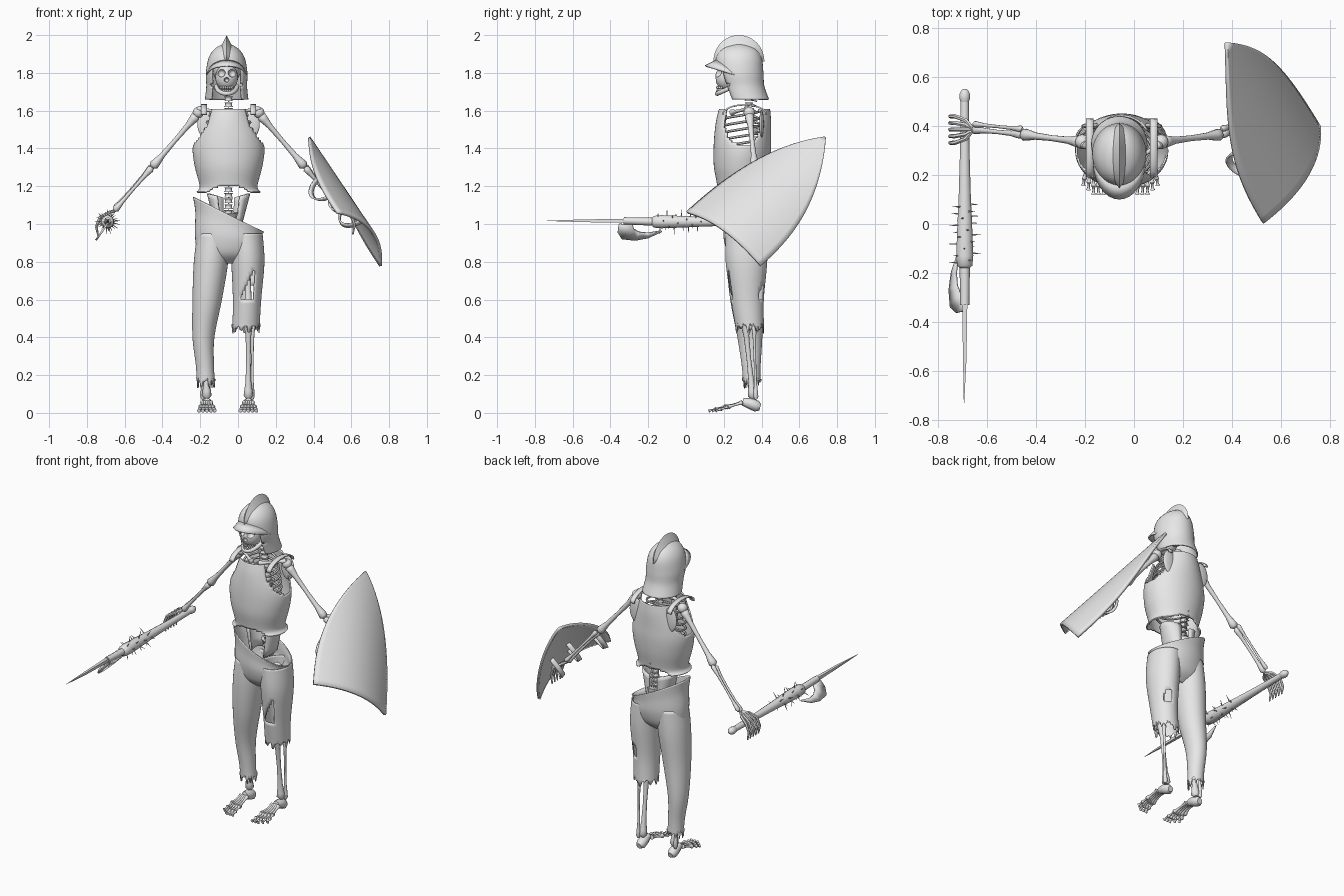
import bpy, bmesh, math, random
from math import sin, cos, pi
from mathutils import Vector as V

random.seed(4)
if "Cube" in bpy.data.objects:
    bpy.data.objects.remove(bpy.data.objects["Cube"])

mat = bpy.data.materials.new("pale_grey")
mat.use_nodes = True
mat.diffuse_color = (0.8, 0.8, 0.8, 1)
mat.node_tree.nodes["Principled BSDF"].inputs["Base Color"].default_value = (0.8, 0.8, 0.8, 1)
CX = -0.05  # body centre line


def finish(name, bm, thick=0, angle=50):
    bmesh.ops.recalc_face_normals(bm, faces=bm.faces)
    me = bpy.data.meshes.new(name)
    bm.to_mesh(me)
    bm.free()
    me.materials.append(mat)
    me.shade_smooth()
    me.set_sharp_from_angle(angle=math.radians(angle))
    ob = bpy.data.objects.new(name, me)
    bpy.context.collection.objects.link(ob)
    if thick:
        mod = ob.modifiers.new("thickness", "SOLIDIFY")
        mod.thickness, mod.offset = thick, -1
    return ob


def skin(name, rows, closed=True, caps=False, thick=0, drop=None, angle=50):
    """Joins rows of points into a surface; drop is a rule for cut-away faces."""
    bm = bmesh.new()
    grid = [[bm.verts.new(p) for p in row] for row in rows]
    n = len(grid[0])
    for a, b in zip(grid, grid[1:]):
        for j in range(n if closed else n - 1):
            k = (j + 1) % n
            bm.faces.new((a[j], a[k], b[k], b[j]))
    if caps:
        bm.faces.new(grid[0])
        bm.faces.new(grid[-1])
    if drop:
        cut = [f for f in bm.faces if drop(f.calc_center_median())]
        bmesh.ops.delete(bm, geom=cut, context="FACES")
    return finish(name, bm, thick, angle)


def smooth(rows, n):
    """Catmull-Rom rows between the given key rows."""
    rows = [V(r) for r in rows]
    out = []
    for i in range(len(rows) - 1):
        a, b, c = rows[max(i - 1, 0)], rows[i], rows[i + 1]
        d = rows[min(i + 2, len(rows) - 1)]
        for k in range(n):
            t = k / n
            out.append(0.5 * (2 * b + (c - a) * t + (2 * a - 5 * b + 4 * c - d) * t**2 + (3 * b - a - 3 * c + d) * t**3))
    return out + [rows[-1]]


def loft(name, keys, seg=40, n=5, ragged=0, **kw):
    """Elliptic rings: z, centre x, centre y, radius x, radius y, sideways slope."""
    rows = []
    for z, cx, cy, rx, ry, s in smooth(keys, n):
        ring = [(cos(2 * pi * j / seg), sin(2 * pi * j / seg)) for j in range(seg)]
        rows.append([V((cx + rx * c, cy + ry * w, z + s * rx * c)) for c, w in ring])
    for p in rows[-1]:
        p.z += random.uniform(-ragged, ragged)
    return skin(name, rows, **kw)


def tube(name, pts, radii, seg=8):
    pts = [V(p) for p in pts]
    radii = radii if isinstance(radii, list) else [radii] * len(pts)
    rows, side = [], None
    for i, p in enumerate(pts):
        t = (pts[min(i + 1, len(pts) - 1)] - pts[max(i - 1, 0)]).normalized()
        side = side or t.orthogonal()
        side = (side - t * side.dot(t)).normalized()
        up = t.cross(side)
        rows.append([p + radii[i] * (cos(2 * pi * j / seg) * side + sin(2 * pi * j / seg) * up) for j in range(seg)])
    return skin(name, rows, caps=True)


def bone(name, a, b, r):
    a, b = V(a), V(b)
    shape = [(0, 0.8), (0.04, 1.7), (0.1, 1.5), (0.22, 1), (0.5, 0.8), (0.78, 1), (0.9, 1.5), (0.96, 1.7), (1, 0.8)]
    return tube(name, [a.lerp(b, t) for t, _ in shape], [r * k for _, k in shape], 10)


def ball(name, loc, size, seg=24):
    bm = bmesh.new()
    bmesh.ops.create_uvsphere(bm, u_segments=seg, v_segments=seg // 2, radius=1)
    for v in bm.verts:
        v.co = V(loc) + V(c * s for c, s in zip(v.co, size))
    return finish(name, bm)


# Helmet: shell with face opening, brim and crest
HX = -0.06
loft("helmet", [(1.66, HX, .325, .115, .115, 0), (1.73, HX, .3, .108, .115, 0), (1.8, HX, .285, .11, .125, 0),
                (1.88, HX, .28, .095, .12, 0), (1.93, HX, .28, .06, .085, 0), (1.96, HX, .28, .004, .005, 0)],
     thick=.008, n=6, drop=lambda p: p.y < .26 and p.z < 1.845 - 4 * (p.x - HX)**2 and abs(p.x - HX) < .082)
brim = []
for i in range(17):
    a = pi * i / 16
    brim.append([(HX + .1 * cos(a), .27 - .11 * sin(a), 1.8 + .07 * sin(a)),
                 (HX + .108 * cos(a), .255 - .155 * sin(a), 1.79 + .05 * sin(a))])
skin("helmet_brim", brim, closed=False, thick=.008)
crest = []
for i in range(25):
    a = pi * i / 24
    crest.append([(HX + .03 * v * sin(a)**.5, .28 - (.135 - .015 * abs(v)) * cos(a), 1.86 + (.14 - .06 * abs(v)) * sin(a))
                  for v in (-1, -.6, -.25, 0, .25, .6, 1)])
skin("helmet_crest", crest, closed=False)

# Skull with carved sockets, jaw and teeth
ball("cranium", (HX, .295, 1.82), (.075, .1, .085))
face = ball("face", (HX, .22, 1.775), (.06, .065, .07))
cutters = [ball("socket_cutter", (HX + dx, .163, z), (r, .035, r)) for dx, z, r in
           ((-.03, 1.8, .022), (.03, 1.8, .022), (0, 1.763, .012))]
for c in cutters:
    c.hide_render = True
    mod = face.modifiers.new("socket", "BOOLEAN")
    mod.operation, mod.object = "DIFFERENCE", c
graph = bpy.context.evaluated_depsgraph_get()
face.data = bpy.data.meshes.new_from_object(face.evaluated_get(graph))
face.modifiers.clear()
for c in cutters:
    bpy.data.objects.remove(c)
tube("jaw", [(HX + .055 * cos(a), .255 - .09 * sin(a), 1.73 - .04 * sin(a)) for a in [pi * i / 12 for i in range(13)]], .012)
for row, z in (("upper", 1.722), ("lower", 1.705)):
    for i in range(8):
        a = pi * (i + 2.5) / 12
        ball(row + "_tooth", (HX + .04 * cos(a), .225 - .06 * sin(a), z), (.006, .006, .009), 8)

# Spine, sacrum, ribs and sternum
for i in range(22):
    z = 1.02 + .03 * i
    y = .36 + .03 * sin((z - 1.02) * 7)
    tube("vertebra", [(CX, y, z), (CX, y, z + .008), (CX, y, z + .018), (CX, y, z + .024)], [.024, .018, .018, .024])
    tube("vertebra_spur", [(CX, y + .015, z + .012), (CX, y + .045, z)], [.008, .004], 5)
tube("sacrum", [(CX, .38, 1.06), (CX, .4, .94)], [.045, .015])
tube("sternum", [(CX, .2, 1.58), (CX, .175, 1.4)], [.018, .012])
for s, side in ((1, "left"), (-1, "right")):
    for i in range(9):
        w = .085 + .05 * sin(pi * (i + 1) / 10)
        arc = [pi * k / 12 for k in range(13)]
        tube(side + "_rib", [(CX + s * w * sin(a), .29 + .1 * cos(a), 1.6 - .037 * i - .05 * a / pi) for a in arc], .007, 6)
    # Shoulder girdle, breastplate strap and pelvis half
    bone(side + "_clavicle", (CX + s * .02, .24, 1.59), (CX + s * .165, .33, 1.61), .01)
    ball(side + "_shoulder_blade", (CX + s * .12, .4, 1.53), (.045, .012, .075))
    ball(side + "_shoulder", (CX + s * .16, .335, 1.59), (.03, .03, .03), 16)
    strap = [V((CX + s * .13, .31 - .12 * cos(a), 1.58 + .055 * sin(a))) for a in [pi * k / 10 for k in range(11)]]
    skin(side + "_shoulder_strap", [[p - V((.015, 0, 0)), p + V((.015, 0, 0))] for p in strap], closed=False, thick=.008)
    wing = [[(CX + s * (.03 + .085 * sin(a) * (.5 + .5 * t)), .33 + .075 * cos(a), .98 + .16 * t + .02 * sin(a)) for a in
             [pi * k / 8 for k in range(8)]] for t in (0, .3, .6, .85, 1)]
    skin(side + "_hip_bone", wing, closed=False, thick=.012)

# Breastplate with arm holes
loft("breastplate", [(1.17, CX, .295, .17, .14, 0), (1.2, CX, .295, .153, .13, 0), (1.3, CX, .295, .178, .147, 0),
                     (1.39, CX, .298, .19, .152, 0), (1.47, CX, .3, .178, .15, 0), (1.55, CX, .305, .148, .145, 0),
                     (1.61, CX, .31, .125, .135, 0)], seg=64, n=6, thick=.008,
     drop=lambda p: (abs(p.x - CX) > .06 and ((p.y - .3) / .1)**2 + ((p.z - 1.54) / .125)**2 < 1)
     or p.z < 1.205 - 1.6 * abs(p.x - CX)**1.8)

# Trousers: slanted waist, one long leg, one torn short leg
loft("trouser_waist", [(1.05, CX, .32, .188, .125, -.49), (1, CX, .32, .176, .122, -.35), (.92, CX, .32, .178, .12, -.12),
                       (.84, CX, .32, .16, .095, 0), (.79, CX, .32, .1, .04, 0)], thick=.006)
loft("long_trouser_leg", [(.95, -.13, .32, .085, .105, 0), (.8, -.143, .32, .091, .105, 0), (.6, -.163, .322, .078, .088, 0),
                          (.4, -.183, .338, .058, .066, 0), (.25, -.175, .345, .048, .05, 0), (.16, -.17, .348, .048, .046, 0)],
     thick=.006, ragged=.03)
loft("torn_trouser_leg", [(.95, .042, .32, .088, .11, 0), (.8, .052, .32, .088, .11, 0), (.6, .048, .325, .075, .087, 0),
                          (.45, .042, .338, .072, .075, 0)], n=8, thick=.006, ragged=.03,
     drop=lambda p: (p.y < .3 and .01 < p.x < .085 and .6 < p.z < .6 + 1.7 * p.x)
     or (p.y > .36 and .06 < p.x < .1 and .6 < p.z < .68))

# Legs and feet
for side, hip, knee, ankle in (("right", -.13, -.17, -.165), ("left", .05, .055, .055)):
    bone(side + "_thigh_bone", (hip, .32, .95), (knee, .31, .51), .018)
    ball(side + "_kneecap", (knee, .285, .49), (.02, .012, .024), 12)
    bone(side + "_shin_bone", (knee, .31, .5), (ankle, .355, .075), .015)
    s = 1 if side == "left" else -1
    bone(side + "_calf_bone", (knee + s * .022, .36, .47), (ankle + s * .02, .37, .07), .008)
    tube(side + "_heel", [(ankle, .3, .06), (ankle, .34, .05), (ankle, .375, .035), (ankle, .393, .03)], [.02, .03, .03, .018])
    for i in range(5):
        d = (i - 2) * s
        base, toe = V((ankle + d * .01, .3, .055)), V((ankle + d * .021, .12 + .018 * max(d * s, 0), .011))
        bone(side + "_instep_bone", base, base.lerp(toe, .55), .008)
        bone(side + "_toe", base.lerp(toe, .55), base.lerp(toe, .8), .0065)
        bone(side + "_toe_tip", base.lerp(toe, .8), toe, .006)

# Arms and hands
arms = {"right": ((-.215, .335, 1.58), (-.455, .365, 1.3), (-.655, .385, 1.07)),
        "left": ((.115, .335, 1.58), (.355, .365, 1.3), (.54, .42, 1.08))}
for side, (a, b, c) in arms.items():
    bone(side + "_upper_arm", a, b, .015)
    bone(side + "_forearm", b, c, .011)
    off = V((0, .022, .012))
    bone(side + "_outer_forearm", V(b) + off, V(c) + off, .008)
    s = -1 if side == "right" else .8
    for i in range(5):
        w, dy = V(c), (i - 2) * .027
        tube(side + "_finger", [w, w + V((s * .03, dy * .7, -.01)), w + V((s * .075, dy, -.035)),
                                w + V((s * .095, dy, -.085)), w + V((s * .085, dy, -.135))], [.008, .009, .009, .008, .004], 6)

# Spiked club with blade, pommel and hooked axe head
X, Z = -.69, 1.012
tube("club_shaft", [(X, y, Z) for y in (.5, .3, .1, 0, -.13, -.17, -.18)], [.017, .02, .026, .031, .036, .032, .02], 12)
tube("pommel", [(X, y, Z) for y in (.49, .51, .53, .545, .55)], [.014, .022, .022, .015, .006], 12)
tube("blade_socket", [(X, -.17, Z), (X, -.33, Z + .005)], [.021, .019], 8)
tube("blade", [(X, -.32, Z + .005), (X, -.55, Z + .005), (X - .003, -.735, Z + .005)], [.015, .01, .001], 4)
for i in range(26):
    a, y = i * 2.4, .08 - .0095 * i
    d = V((cos(a), 0, sin(a)))
    tube("spike", [V((X, y, Z)) + d * .025, V((X, y, Z)) + d * (.055 + .012 * (i % 2))], [.004, .0008], 5)
top = [(-.325, 1), (-.285, 1), (-.275, .975), (-.25, .96), (-.2, .955), (-.13, .967)]
low = [(-.355, 1.003), (-.362, .96), (-.34, .925), (-.27, .917), (-.2, .93), (-.128, .963)]
skin("axe_head", [[(X - .7 * (Z - z), y, z) for y, z in pair] for pair in zip(top, low)], closed=False, thick=.01)

# Shield: curved plate in its own axes, along, across, out
M, U, W = V((.712, .196, .972)), V((-.41, .675, .61)).normalized(), V((.43, .73, -.53)).normalized()
N = W.cross(U).normalized()


def on_shield(d, w, depth=0):
    return M + U * d + W * w + N * (-depth - .08 * (w / .2675)**2)


rows = []
for i in range(25):
    t = i / 24
    half = .2675 * (1 - t**2.5) + .004
    rows.append([on_shield(.8 * t, half * (j / 10 - 1)) for j in range(21)])
shield = skin("shield", rows, closed=False, thick=.016)

# Arm straps on the shield's inner side
for w in (-.19, -.03, .1):
    arc = [pi * k / 14 for k in range(15)]
    skin("shield_strap", [[on_shield(.27 - .085 * cos(a), w + e, .01 + .11 * sin(a)) for e in (-.014, .014)] for a in arc],
         closed=False, thick=.009)
